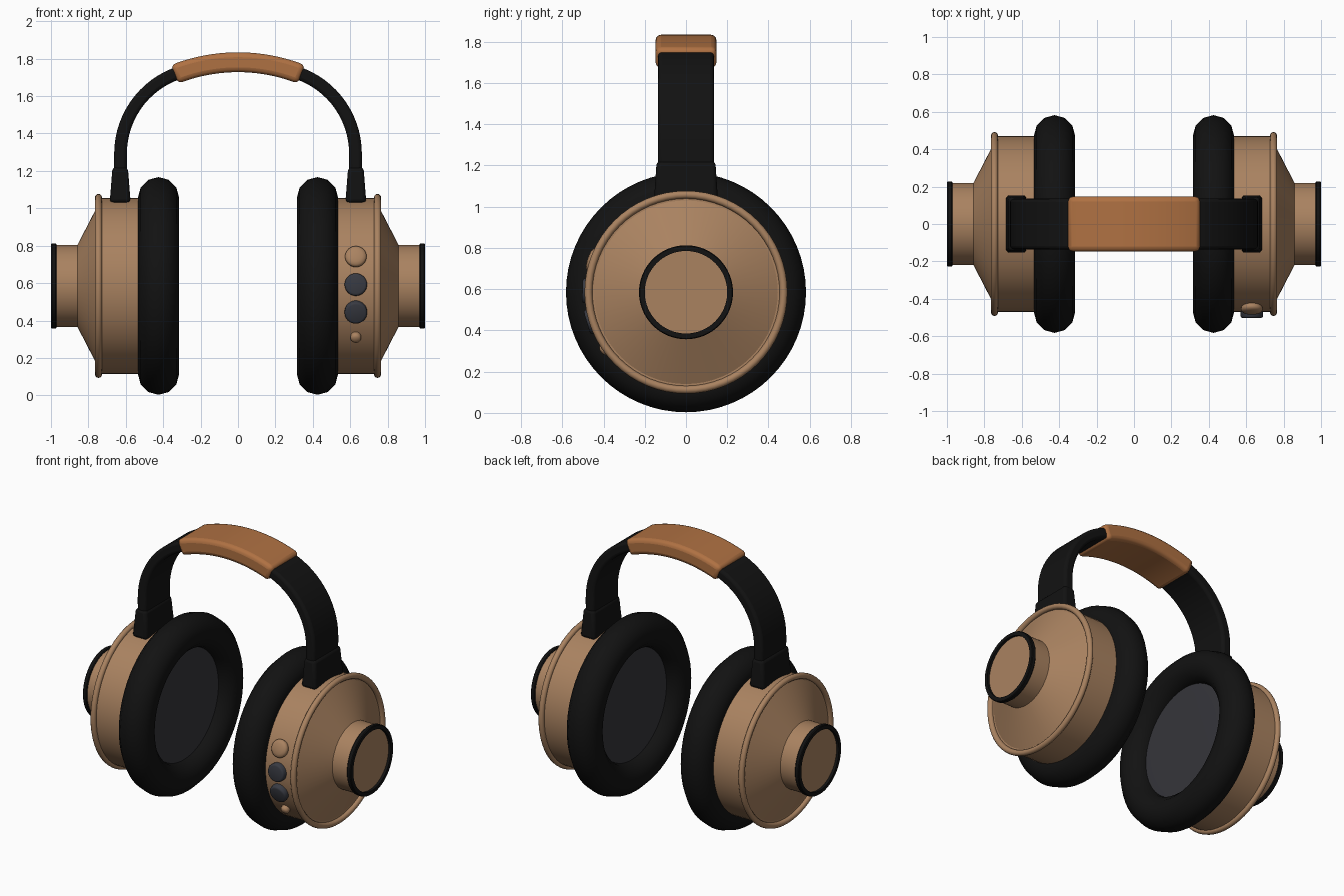
import bpy, bmesh, math
from mathutils import Matrix, Vector

if "Cube" in bpy.data.objects:
    bpy.data.objects.remove(bpy.data.objects["Cube"])

CZ = 0.585  # height of the ear cup axis


def material(name, rgb):
    m = bpy.data.materials.new(name)
    m.diffuse_color = (*rgb, 1)
    m.use_nodes = True
    m.node_tree.nodes["Principled BSDF"].inputs["Base Color"].default_value = m.diffuse_color
    return m


TAN = material("tan metal", (0.40, 0.225, 0.118))
LEATHER = material("brown leather", (0.43, 0.165, 0.055))
BLACK = material("black", (0.006, 0.006, 0.006))
MESH = material("speaker grey", (0.036, 0.036, 0.043))
BUTTON = material("button grey", (0.04, 0.043, 0.055))


def finish(name, bm, mat, mirror=False, bevel=0, segs=3, angle=35):
    bmesh.ops.recalc_face_normals(bm, faces=bm.faces)
    me = bpy.data.meshes.new(name)
    bm.to_mesh(me)
    bm.free()
    ob = bpy.data.objects.new(name, me)
    bpy.context.collection.objects.link(ob)
    me.materials.append(mat)
    if bevel:
        b = ob.modifiers.new("bevel", 'BEVEL')
        b.width, b.segments = bevel, segs
        b.limit_method, b.angle_limit = 'ANGLE', math.radians(40)
    if mirror:
        m = ob.modifiers.new("mirror", 'MIRROR')
        m.use_axis = (True, False, False)
        m.use_clip = False
        m.use_mirror_merge = False
    bpy.ops.object.select_all(action='DESELECT')
    ob.select_set(True)
    bpy.context.view_layer.objects.active = ob
    bpy.ops.object.shade_smooth_by_angle(angle=math.radians(angle))
    return ob


def lathe(name, profile, mat, matrix, n=64, closed=False, mirror=False, angle=35):
    """Spin (height, radius) points about local z; closed joins last ring to first."""
    bm = bmesh.new()
    rings = [[bm.verts.new((r * math.cos(2 * math.pi * k / n), r * math.sin(2 * math.pi * k / n), h))
              for k in range(n)] for h, r in profile]
    pairs = list(zip(rings, rings[1:])) + ([(rings[-1], rings[0])] if closed else [])
    for a, b in pairs:
        for k in range(n):
            j = (k + 1) % n
            bm.faces.new((a[k], a[j], b[j], b[k]))
    if not closed:
        bm.faces.new(rings[0])
        bm.faces.new(rings[-1])
    bm.transform(matrix)
    return finish(name, bm, mat, mirror, angle=angle)


def circle(h, r, rad, n):
    return [(h + rad * math.cos(2 * math.pi * k / n), r + rad * math.sin(2 * math.pi * k / n))
            for k in range(n)]


def sweep(name, path, width, thick, mat, bevel):
    """Sweep a flat rectangle along (x, z, tilt) points."""
    bm = bmesh.new()
    rings = []
    for x, z, a in path:
        nrm = Vector((math.sin(a), 0, math.cos(a))) * thick / 2
        c = Vector((x, 0, z))
        rings.append([bm.verts.new(c + nrm * s + Vector((0, width / 2 * t, 0)))
                      for s, t in ((1, 1), (1, -1), (-1, -1), (-1, 1))])
    for a, b in zip(rings, rings[1:]):
        for k in range(4):
            j = (k + 1) % 4
            bm.faces.new((a[k], a[j], b[j], b[k]))
    bm.faces.new(rings[0])
    bm.faces.new(rings[-1])
    return finish(name, bm, mat, bevel=bevel)


# Ear cups: everything turned about the x axis, mirrored to the left
AXIS = Matrix.Translation((0, 0, CZ)) @ Matrix.Rotation(math.pi / 2, 4, 'Y')
lathe("ear_cushion", circle(0.425, 0.472, 0.11, 12), BLACK, AXIS, closed=True, mirror=True, angle=60)
lathe("speaker_cover", [(0.40, 0.30), (0.405, 0.40), (0.50, 0.40)], MESH, AXIS, mirror=True)
lathe("ear_cup", [(0.48, 0.47), (0.742, 0.47), (0.742, 0.445), (0.858, 0.22), (0.983, 0.22)],
      TAN, AXIS, mirror=True, angle=20)
lathe("cup_rim", circle(0.746, 0.473, 0.019, 12), TAN, AXIS, closed=True, mirror=True, angle=60)
lathe("end_ring", [(0.97, 0.20), (0.97, 0.224), (0.975, 0.228), (0.995, 0.228), (1.0, 0.224), (1.0, 0.20)],
      BLACK, AXIS, closed=True, mirror=True)

# Headband: shallow arc over the head, tighter arcs down to the sides
TOP_R, SIDE_R, TILT = 0.92, 0.457, math.radians(21.7)
TOP_Z = 1.781


def top_arc(a):
    return TOP_R * math.sin(a), TOP_Z - TOP_R + TOP_R * math.cos(a), a


ex, ez, _ = top_arc(TILT)
sx, sz = ex - SIDE_R * math.sin(TILT), ez - SIDE_R * math.cos(TILT)
half = [top_arc(TILT * k / 8) for k in range(1, 9)]
for k in range(1, 15):
    a = TILT + (math.pi / 2 - TILT) * k / 14
    half.append((sx + SIDE_R * math.sin(a), sz + SIDE_R * math.cos(a), a))
half.append((half[-1][0], 1.12, math.pi / 2))
path = [(-x, z, -a) for x, z, a in reversed(half)] + [(0, TOP_Z, 0)] + half
sweep("headband", path, 0.27, 0.068, BLACK, 0.018)
sweep("headband_pad", [top_arc(TILT * k / 10) for k in range(-10, 11)], 0.295, 0.106, LEATHER, 0.026)

# Tapered sockets joining the band to the cups
bm = bmesh.new()
bmesh.ops.create_cube(bm, size=1)
for v in bm.verts:
    up = v.co.z > 0
    v.co = Vector((0.63 + v.co.x * (0.082 if up else 0.112),
                   v.co.y * (0.285 if up else 0.31), 1.22 if up else 1.03))
finish("band_socket", bm, BLACK, mirror=True, bevel=0.02)

# Controls on the front of the right cup, pointing outward from its axis
KNOB = [(-0.03, 0.85), (0.012, 1.0), (0.02, 0.97), (0.028, 0.85), (0.033, 0.6), (0.036, 0.25)]
FLAT = [(-0.03, 1.0), (0.026, 1.0), (0.032, 0.93), (0.035, 0.8)]
for name, z, r, shape, mat in (("volume_knob", 0.742, 0.058, KNOB, TAN),
                               ("upper_button", 0.592, 0.06, FLAT, BUTTON),
                               ("lower_button", 0.445, 0.06, FLAT, BUTTON),
                               ("small_button", 0.31, 0.029, KNOB, TAN)):
    a = math.asin((z - CZ) / 0.48)
    place = (Matrix.Translation((0.63, 0, CZ)) @ Matrix.Rotation(math.pi / 2 - a, 4, 'X')
             @ Matrix.Translation((0, 0, 0.468)))
    lathe(name, [(h, r * f) for h, f in shape], mat, place, n=32)
